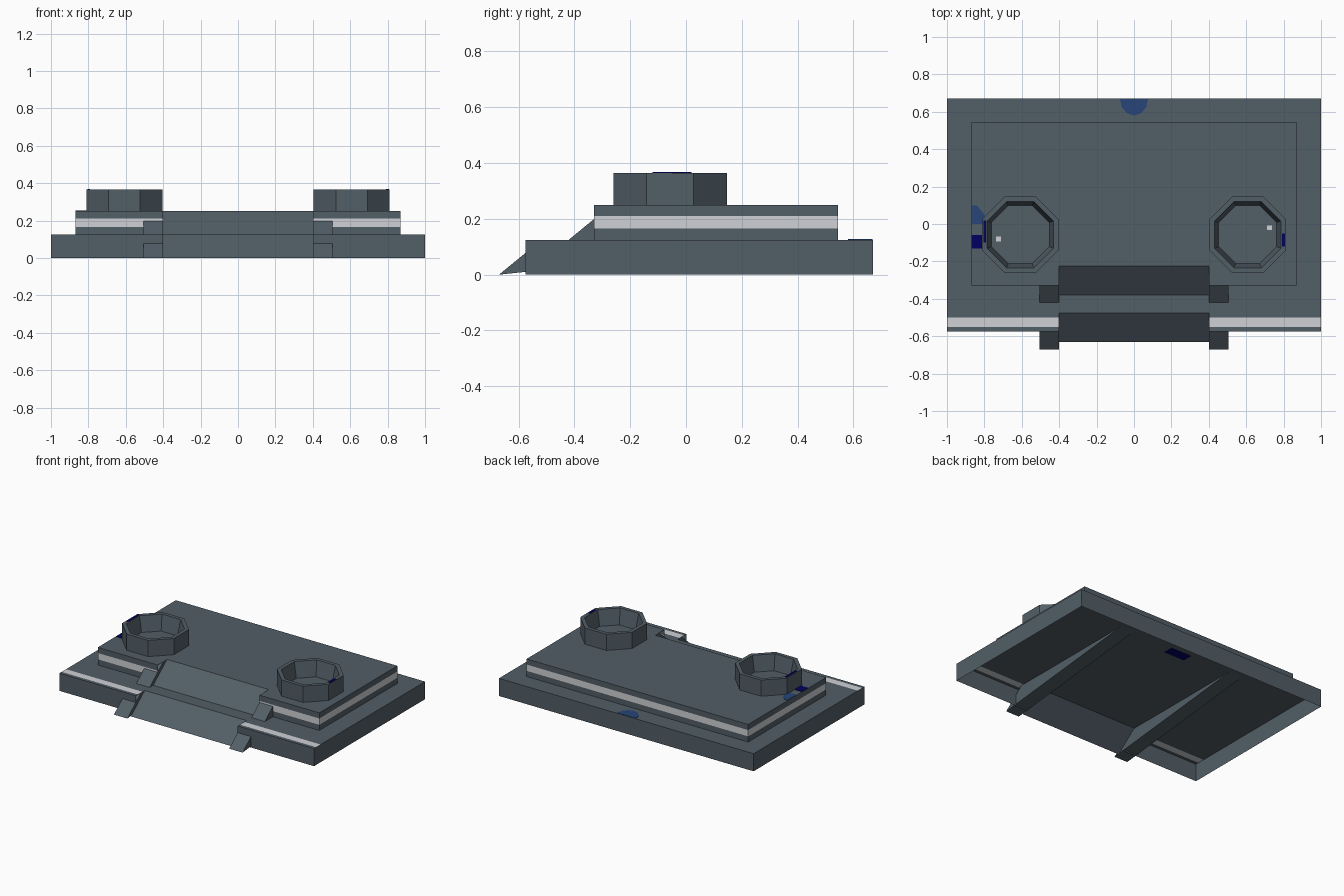
import bpy, bmesh, math
from mathutils import Vector

if "Cube" in bpy.data.objects:
    bpy.data.objects.remove(bpy.data.objects["Cube"])


def material(name, rgb):
    m = bpy.data.materials.new(name)
    m.use_nodes = True
    m.diffuse_color = (*rgb, 1)
    m.node_tree.nodes["Principled BSDF"].inputs["Base Color"].default_value = (*rgb, 1)
    return m


SLATE = material("slate grey", (0.085, 0.112, 0.135))
WHITE = material("pale stripe", (0.62, 0.64, 0.66))
BLUE = material("blue", (0.02, 0.06, 0.19))
NAVY = material("navy", (0.0, 0.0, 0.12))


def finish(bm, name, *mats):
    mesh = bpy.data.meshes.new(name)
    bm.to_mesh(mesh)
    bm.free()
    for m in mats:
        mesh.materials.append(m)
    ob = bpy.data.objects.new(name, mesh)
    bpy.context.collection.objects.link(ob)
    return ob


def prism(bm, x0, x1, profile):
    """Extrude a (y, z) outline from x0 to x1."""
    a = [bm.verts.new((x0, y, z)) for y, z in profile]
    b = [bm.verts.new((x1, y, z)) for y, z in profile]
    n = len(profile)
    faces = [bm.faces.new(a), bm.faces.new(b[::-1])]
    faces += [bm.faces.new((a[i], b[i], b[(i + 1) % n], a[(i + 1) % n])) for i in range(n)]
    bmesh.ops.recalc_face_normals(bm, faces=faces)


def tier(name, half, front, back, z0, z1, ramp_foot, ramp_top, cuts, axis, is_stripe):
    """Open-bottomed slab with a ramp in the middle of its front."""
    bm = bmesh.new()
    block = [(front, z0), (front, z1), (back, z1), (back, z0)]
    ramp = [(ramp_foot, z0), (ramp_top, z1), (back, z1), (back, z0)]
    prism(bm, -half, -0.4, block)
    prism(bm, -0.4, 0.4, ramp)
    prism(bm, 0.4, half, block)
    hidden = [f for f in bm.faces if f.normal.z < -0.9
              or (abs(f.normal.x) > 0.9 and abs(f.calc_center_median().x) < 0.5)]
    bmesh.ops.delete(bm, geom=hidden, context="FACES")
    for c in cuts:
        bmesh.ops.bisect_plane(bm, geom=bm.verts[:] + bm.edges[:] + bm.faces[:],
                               plane_co=axis * c, plane_no=axis)
    for f in bm.faces:
        c = f.calc_center_median()
        f.material_index = int(cuts[0] < c.dot(axis) < cuts[1] and is_stripe(f, c))
    bmesh.ops.remove_doubles(bm, verts=bm.verts[:], dist=1e-4)
    return finish(bm, name, SLATE, WHITE)


# Two stacked tiers with painted stripes
tier("lower_tier", 1, -0.575, 0.67, 0, 0.125, -0.63, -0.475, (-0.55, -0.5),
     Vector((0, 1, 0)), lambda f, c: f.normal.z > 0.9 and abs(c.x) > 0.4)
tier("upper_tier", 0.87, -0.33, 0.545, 0.125, 0.25, -0.38, -0.225, (0.165, 0.21),
     Vector((0, 0, 1)), lambda f, c: abs(f.normal.z) < 0.1)

# Underside of the upper tier
bm = bmesh.new()
prism(bm, -0.87, 0.87, [(-0.33, 0.122), (-0.33, 0.124), (0.545, 0.124), (0.545, 0.122)])
finish(bm, "tier_underside", SLATE)

# Ramp rails, and octagonal cups on each side
for side, label in ((1, "left"), (-1, "right")):
    x0, x1 = sorted((side * 0.4, side * 0.505))
    bm = bmesh.new()
    prism(bm, x0, x1, [(-0.67, 0), (-0.52, 0.123), (0.49, 0.123)])
    finish(bm, "lower_rail_" + label, SLATE)
    bm = bmesh.new()
    prism(bm, x0, x1, [(-0.42, 0.125), (-0.27, 0.248), (-0.1, 0.248), (-0.1, 0.125)])
    finish(bm, "upper_rail_" + label, SLATE)

    bm = bmesh.new()
    rings = []
    for apothem, z in ((0.203, 0.25), (0.203, 0.365), (0.177, 0.365), (0.155, 0.255)):
        r = apothem / math.cos(math.pi / 8)
        angles = [math.pi / 8 + i * math.pi / 4 for i in range(8)]
        rings.append([bm.verts.new((side * 0.608 + r * math.cos(t),
                                    -0.057 + r * math.sin(t), z)) for t in angles])
    for low, high in zip(rings, rings[1:]):
        for i in range(8):
            j = (i + 1) % 8
            bm.faces.new((low[i], low[j], high[j], high[i]))
    bm.faces.new(rings[-1])
    finish(bm, "cup_" + label, SLATE)


def plate(name, outline, z, mat):
    """Thin painted mark."""
    bm = bmesh.new()
    face = bm.faces.new([bm.verts.new((x, y, z)) for x, y in outline])
    up = bmesh.ops.extrude_face_region(bm, geom=[face])["geom"]
    bmesh.ops.translate(bm, vec=(0, 0, 0.003),
                        verts=[v for v in up if isinstance(v, bmesh.types.BMVert)])
    bmesh.ops.recalc_face_normals(bm, faces=bm.faces[:])
    finish(bm, name, mat)


def rect(x0, x1, y0, y1):
    return [(x0, y0), (x1, y0), (x1, y1), (x0, y1)]


# Painted marks
arc = [math.pi + i * math.pi / 6 for i in range(7)]
plate("back_mark", [(0.075 * math.cos(t), 0.668 + 0.088 * math.sin(t)) for t in arc], 0.1245, BLUE)
plate("side_mark", [(-0.868, 0.0), (-0.8, 0.0), (-0.8, 0.05), (-0.84, 0.1), (-0.868, 0.1)], 0.2495, BLUE)
plate("side_mark_dark", rect(-0.868, -0.812, -0.13, -0.06), 0.2495, NAVY)
plate("cup_mark_right", rect(-0.805, -0.79, -0.1, 0.02), 0.3645, NAVY)
plate("cup_mark_left", rect(0.79, 0.808, -0.12, -0.05), 0.3645, NAVY)
plate("under_mark", rect(-0.08, 0.08, 0.4, 0.47), 0.1195, NAVY)
for side, y in ((-1, -0.08), (1, -0.02)):
    plate("cup_dot", rect(side * 0.725 - 0.013, side * 0.725 + 0.013, y - 0.013, y + 0.013), 0.2545, WHITE)
